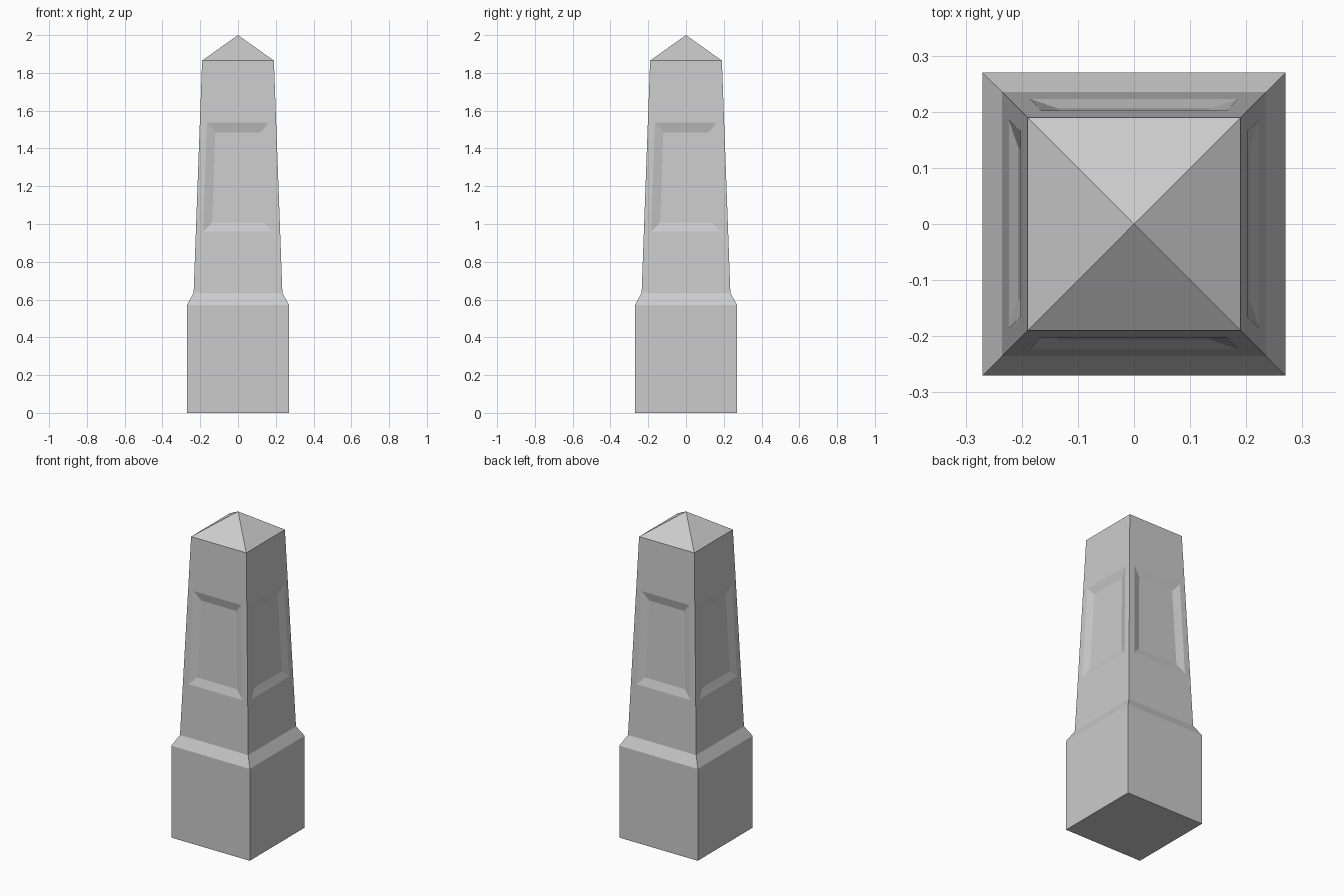
import bpy, bmesh
from mathutils import Matrix
from math import pi

if "Cube" in bpy.data.objects:
    bpy.data.objects.remove(bpy.data.objects["Cube"])

# square profile: (half width, height)
PROFILE = [(0.27, 0.0), (0.27, 0.572), (0.235, 0.635), (0.19, 1.865)]
APEX = 2.0

# recessed panel loops: (half width, z) at bottom and top, plus depth
PANEL = [((0.185, 0.96), (0.165, 1.537), 0.0),
         ((0.137, 1.008), (0.12, 1.485), 0.015)]


def shaft_half(z):
    (w0, z0), (w1, z1) = PROFILE[2], PROFILE[3]
    return w0 + (w1 - w0) * (z - z0) / (z1 - z0)


def loop(bottom, top, y_bottom, y_top):
    (wb, zb), (wt, zt) = bottom, top
    return [(-wb, -y_bottom, zb), (wb, -y_bottom, zb),
            (wt, -y_top, zt), (-wt, -y_top, zt)]


bm = bmesh.new()
for side in range(4):
    rot = Matrix.Rotation(side * pi / 2, 3, 'Z')

    def verts(points):
        return [bm.verts.new(rot @ bm_v) for bm_v in map(Vector, points)]

    from mathutils import Vector
    # plinth and its sloped shoulder
    for a, b in zip(PROFILE[:2], PROFILE[1:3]):
        bm.faces.new(verts(loop(a, b, a[0], b[0])))
    # shaft face with bevelled recess
    a, b = PROFILE[2], PROFILE[3]
    rings = [verts(loop(a, b, a[0], b[0]))]
    for lo, hi, depth in PANEL:
        rings.append(verts(loop(lo, hi, shaft_half(lo[1]) - depth,
                                shaft_half(hi[1]) - depth)))
    for outer, inner in zip(rings, rings[1:]):
        for i in range(4):
            j = (i + 1) % 4
            bm.faces.new((outer[i], outer[j], inner[j], inner[i]))
    bm.faces.new(rings[-1])
    # pyramid cap
    w, z = PROFILE[3]
    bm.faces.new(verts([(-w, -w, z), (w, -w, z), (0, 0, APEX)]))

# underside
w = PROFILE[0][0]
bm.faces.new([bm.verts.new(p) for p in
              [(-w, -w, 0), (-w, w, 0), (w, w, 0), (w, -w, 0)]])

bmesh.ops.remove_doubles(bm, verts=bm.verts, dist=1e-4)
bmesh.ops.recalc_face_normals(bm, faces=bm.faces)
mesh = bpy.data.meshes.new("obelisk_post")
bm.to_mesh(mesh)
bm.free()
bpy.context.collection.objects.link(bpy.data.objects.new("obelisk_post", mesh))
